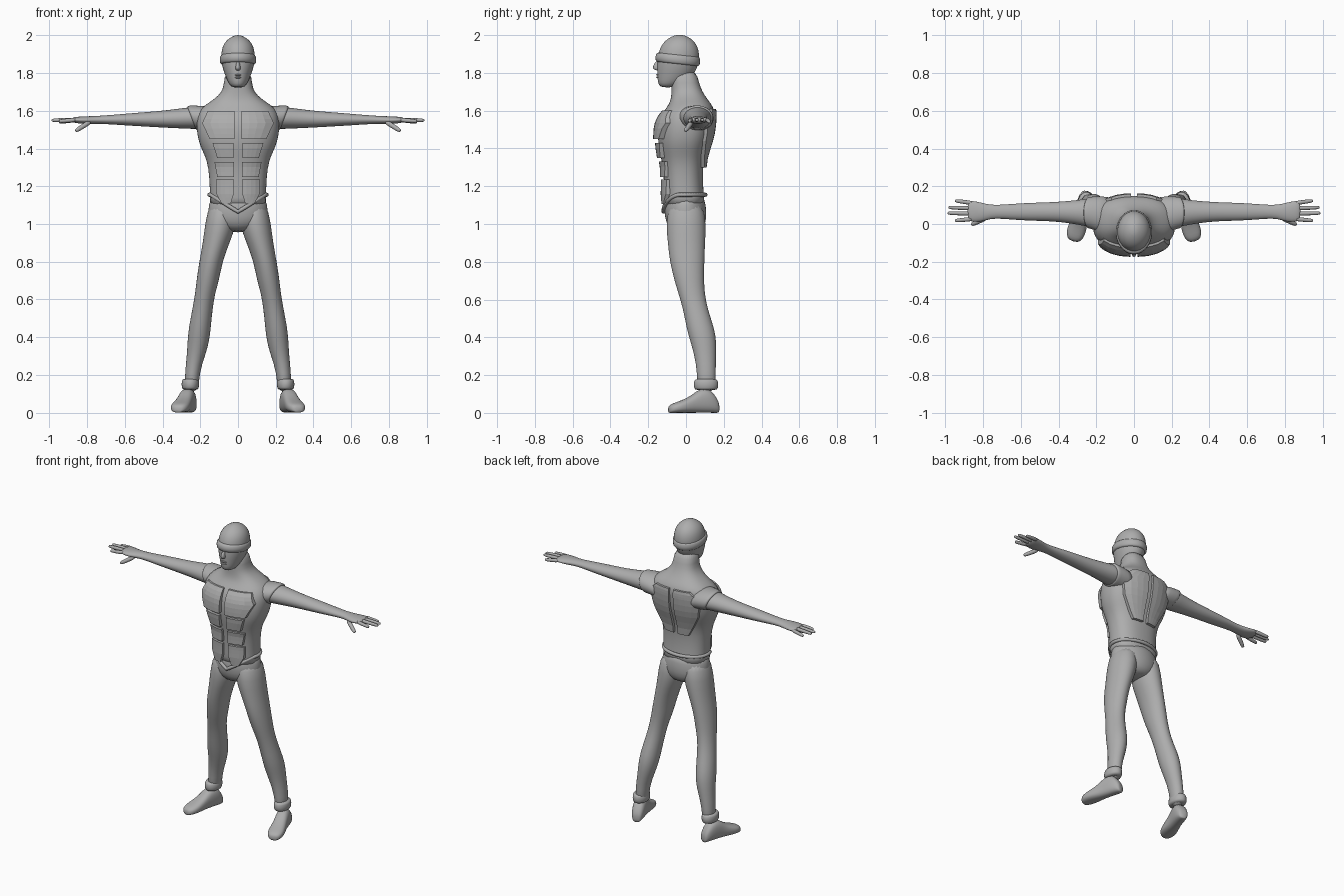
import bpy, bmesh, math
from mathutils import Vector
from mathutils.bvhtree import BVHTree

cube = bpy.data.objects.get("Cube")
if cube:
    bpy.data.objects.remove(cube, do_unlink=True)

GREY = (0.42, 0.42, 0.42, 1)
mat = bpy.data.materials.new("plain grey")
mat.use_nodes = True
mat.diffuse_color = GREY
mat.node_tree.nodes["Principled BSDF"].inputs["Base Color"].default_value = GREY


def finish(name, bm, mirror=False, smooth=True):
    """Turn a bmesh into a coloured object, optionally mirrored and smoothed."""
    bmesh.ops.recalc_face_normals(bm, faces=bm.faces)
    mesh = bpy.data.meshes.new(name)
    bm.to_mesh(mesh)
    obj = bpy.data.objects.new(name, mesh)
    bpy.context.scene.collection.objects.link(obj)
    mesh.materials.append(mat)
    for poly in mesh.polygons:
        poly.use_smooth = smooth
    if mirror:
        obj.modifiers.new("mirror", "MIRROR").use_clip = False
    if smooth:
        sub = obj.modifiers.new("subdivision", "SUBSURF")
        sub.levels = sub.render_levels = 1
    return obj


def loft(name, rings, power=2.0, sides=20, mirror=False):
    """Skin closed superellipse rings, each given as (centre, u axis, v axis)."""
    bm = bmesh.new()
    loops = []
    for centre, u, v in rings:
        loop = []
        for i in range(sides):
            a = math.tau * i / sides
            c, s = math.cos(a), math.sin(a)
            c = math.copysign(abs(c) ** (2 / power), c)
            s = math.copysign(abs(s) ** (2 / power), s)
            loop.append(bm.verts.new(Vector(centre) + Vector(u) * c + Vector(v) * s))
        loops.append(loop)
    for a, b in zip(loops, loops[1:]):
        for i in range(sides):
            j = (i + 1) % sides
            bm.faces.new((a[i], a[j], b[j], b[i]))
    bm.faces.new(loops[0])
    bm.faces.new(loops[-1])
    bmesh.ops.recalc_face_normals(bm, faces=bm.faces)
    tree = BVHTree.FromBMesh(bm)
    finish(name, bm, mirror)
    return tree


def upright(name, rows, tilt=0, **kw):
    """Loft upward from rows of (z, x low, x high, y front, y back)."""
    return loft(name, [(((a + b) / 2, (f + k) / 2, z), ((b - a) / 2, 0, 0),
                        (0, (k - f) / 2, tilt)) for z, a, b, f, k in rows], **kw)


def centred(name, rows, **kw):
    return upright(name, [(z, -r, r, f, b) for z, r, f, b in rows], **kw)


def sideways(name, rows, lean=0, **kw):
    """Loft along x from rows of (x, y, z, y radius, z radius), mirrored."""
    loft(name, [((x, y, z), (0, ry, 0), (lean, 0, rz)) for x, y, z, ry, rz in rows],
         mirror=True, **kw)


def digit(name, start, end, radius):
    start, end = Vector(start), Vector(end)
    axis = (end - start).normalized()
    u = axis.cross(Vector((0, 0, 1))).normalized()
    v = axis.cross(u)
    loft(name, [(start.lerp(end, t), u * radius * k, v * radius * k)
                for t, k in ((0, 1.1), (0.5, 1), (0.92, 0.9), (1, 0.5))],
         sides=8, mirror=True)


# Torso and neck in one skin
torso = centred("torso", [
    (1.08, .152, -.112, .10), (1.14, .15, -.115, .098), (1.2, .15, -.116, .09),
    (1.3, .157, -.122, .09), (1.36, .175, -.135, .10), (1.41, .2, -.145, .118),
    (1.46, .215, -.15, .135), (1.52, .222, -.148, .145), (1.57, .218, -.135, .15),
    (1.605, .205, -.112, .15), (1.635, .17, -.09, .135), (1.665, .122, -.08, .11),
    (1.7, .087, -.077, .088), (1.74, .074, -.077, .07), (1.82, .07, -.075, .055)],
    power=2.4, sides=28)


def plate(name, rows, front=True, cols=4, steps=3):
    """Raised armour panel hugging the torso; rows of (z, x in, x out, thickness)."""
    d = 1 if front else -1
    rows = [Vector(r) for r in rows]
    dense = [a.lerp(b, k / steps) for a, b in zip(rows, rows[1:]) for k in range(steps)]
    dense.append(rows[-1])
    bm = bmesh.new()
    layers = []
    for sink in (False, True):
        grid = []
        for z, x0, x1, t in dense:
            line = []
            for c in range(cols + 1):
                x = x0 + (x1 - x0) * c / cols
                hit = torso.ray_cast(Vector((x, -d, z)), Vector((0, d, 0)))[0]
                line.append(bm.verts.new((x, hit.y + d * (0.015 if sink else -t), z)))
            grid.append(line)
        for a, b in zip(grid, grid[1:]):
            for c in range(cols):
                bm.faces.new((a[c], a[c + 1], b[c + 1], b[c]))
        layers.append(grid)
    rims = [g[0] + [r[-1] for r in g[1:-1]] + g[-1][::-1] + [r[0] for r in g[-2:0:-1]]
            for g in layers]
    top, base = rims
    for i in range(len(top)):
        j = (i + 1) % len(top)
        bm.faces.new((top[i], top[j], base[j], base[i]))
    finish(name, bm, mirror=True, smooth=False)


# Chest, stomach and back panels
plate("chest_plate", [(1.6, .018, .16, .012), (1.535, .018, .19, .022),
                      (1.45, .018, .15, .026)])
plate("upper_stomach_plate", [(1.43, .025, .135, .018), (1.35, .025, .11, .022)])
plate("middle_stomach_plate", [(1.33, .02, .125, .016), (1.25, .02, .11, .02)])
plate("lower_stomach_plate", [(1.235, .02, .118, .016), (1.16, .022, .115, .02),
                              (1.105, .04, .085, .018)])
plate("back_plate", [(1.61, .016, .12, .012), (1.56, .016, .185, .014),
                     (1.44, .016, .16, .016), (1.3, .016, .085, .02)], front=False)

# Hips and the waist hem dipping to a point in front
centred("hips", [(1.16, .146, -.105, .095), (1.1, .156, -.115, .106),
                 (1.04, .165, -.115, .112), (.99, .14, -.1, .1), (.955, .06, -.06, .07)])
hem = bpy.data.curves.new("waist_hem", "CURVE")
hem.dimensions = "3D"
hem.bevel_depth = 0.011
hem.bevel_resolution = 2
line = hem.splines.new("POLY")
line.points.add(47)
line.use_cyclic_u = True
for i, point in enumerate(line.points):
    a = math.tau * i / 48
    x, y = .152 * math.cos(a), -.008 + .111 * math.sin(a)
    dip = .09 * max(0, 1 - abs(x) / .145) if y < 0 else 0
    point.co = (x, y, 1.155 - dip, 1)
hem.materials.append(mat)
bpy.context.scene.collection.objects.link(bpy.data.objects.new("waist_hem", hem))

# Legs, ankle cuffs and feet
upright("leg", [
    (1.13, .015, .15, -.09, .09), (1.0, .004, .176, -.108, .108), (.9, .045, .187, -.097, .102),
    (.8, .082, .206, -.087, .098), (.7, .10, .221, -.062, .096), (.63, .122, .228, -.04, .1),
    (.55, .134, .242, -.016, .115), (.45, .144, .262, .002, .15), (.38, .151, .268, .022, .162),
    (.3, .174, .272, .045, .16), (.22, .203, .281, .058, .157), (.1, .21, .285, .06, .16)],
    mirror=True)
upright("ankle_cuff", [(z, .253 - r, .253 + r, .106 - r * 1.4, .106 + r * 1.4)
                       for z, r in ((.12, .038), (.128, .047), (.172, .047), (.18, .038))],
        mirror=True)
heel, toe = Vector((.245, .174, 0)), Vector((.322, -.092, 0))
across = Vector((-(toe - heel).y, (toe - heel).x, 0)).normalized()
loft("foot", [(heel.lerp(toe, t) + Vector((0, 0, h / 2)), across * w, (0, 0, h / 2))
              for t, w, h in ((0, .02, .045), (.04, .032, .075), (.18, .042, .13),
                              (.38, .042, .13), (.52, .043, .096), (.7, .05, .07),
                              (.86, .05, .055), (.96, .037, .044), (1, .018, .03))],
     power=2.5, mirror=True)

# Short sleeves, arms and hands
sideways("sleeve", [(.1, .035, 1.55, .11, .075), (.17, .05, 1.558, .098, .07),
                    (.23, .06, 1.563, .086, .066), (.245, .06, 1.563, .084, .065),
                    (.248, .06, 1.563, .07, .055)], lean=.022)
sideways("arm", [
    (.17, .06, 1.56, .08, .06), (.24, .06, 1.563, .077, .059), (.3, .062, 1.56, .065, .054),
    (.4, .065, 1.556, .053, .045), (.5, .065, 1.555, .049, .038), (.6, .065, 1.554, .046, .031),
    (.7, .065, 1.553, .037, .023), (.76, .065, 1.552, .036, .021), (.81, .062, 1.55, .052, .021),
    (.86, .068, 1.552, .057, .017), (.885, .07, 1.552, .05, .011)])
for finger, y0, y1, reach, z in (("index_finger", .027, .018, .95, 1.545),
                                 ("middle_finger", .055, .058, .99, 1.55),
                                 ("ring_finger", .083, .088, .985, 1.55),
                                 ("little_finger", .11, .124, .95, 1.54)):
    digit(finger, (.85, y0, 1.553), (reach, y1, z), .012)
digit("thumb", (.78, .035, 1.545), (.862, -.004, 1.493), .014)

# Head with a close cap and its tilted brim band
centred("head", [
    (1.722, .03, -.135, -.06), (1.745, .05, -.15, -.01), (1.78, .066, -.152, .035),
    (1.82, .08, -.155, .058), (1.86, .09, -.153, .07), (1.9, .091, -.148, .072),
    (1.94, .084, -.136, .063), (1.97, .066, -.112, .042), (1.99, .04, -.083, .015),
    (2.002, .012, -.05, -.02)])
centred("cap_band", [(1.845, .088, -.15, .065), (1.849, .098, -.165, .076),
                     (1.892, .098, -.163, .077), (1.9, .088, -.148, .07)], tilt=-.012)
centred("nose", [(1.865, .008, -.16, -.13), (1.835, .014, -.178, -.13),
                 (1.822, .015, -.178, -.13), (1.812, .01, -.16, -.13)], sides=8)
for lip, z in (("upper_lip", 1.79), ("lower_lip", 1.777)):
    centred(lip, [(z - .006, .012, -.155, -.13), (z, .024, -.163, -.13),
                  (z + .006, .012, -.155, -.13)], sides=8)
